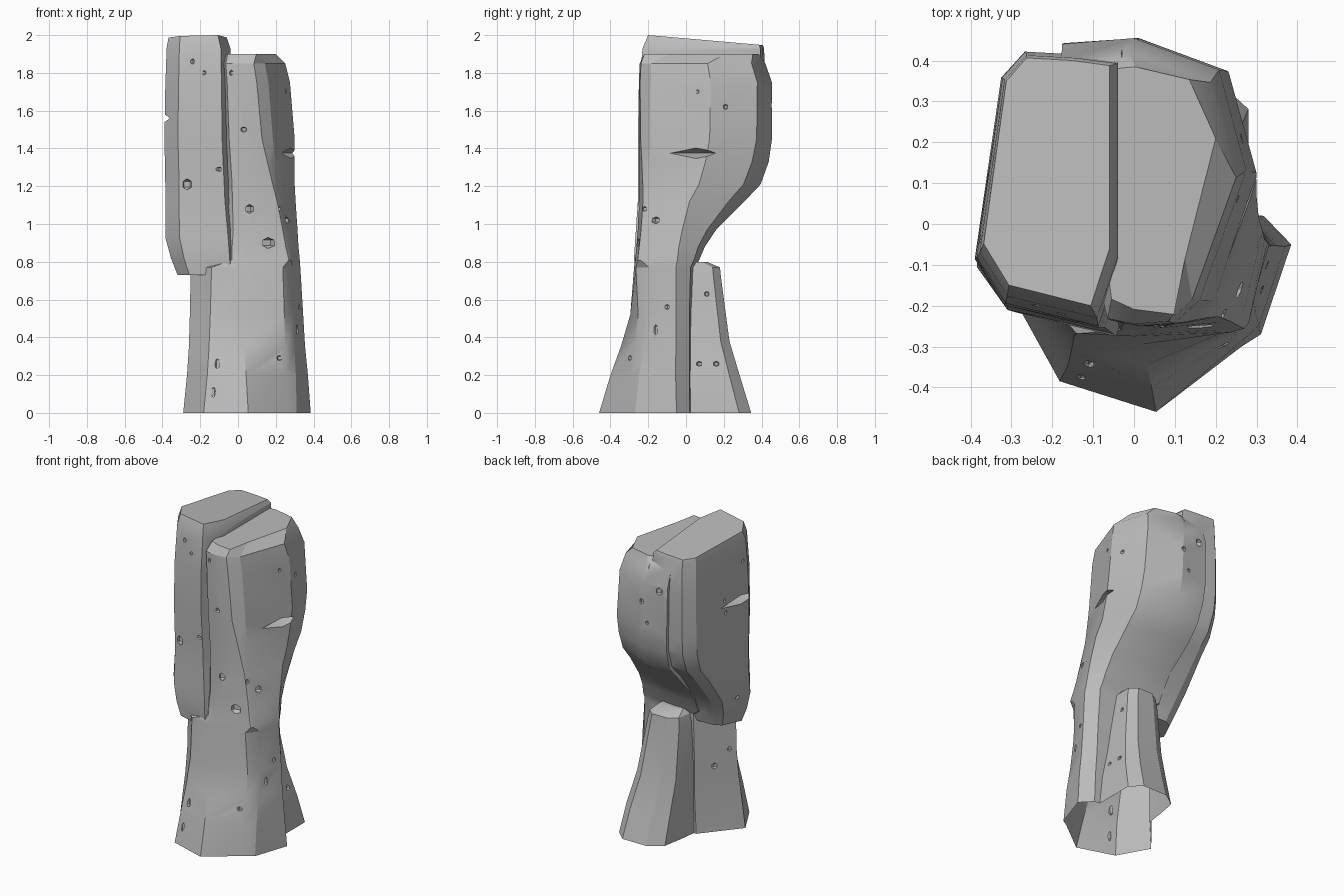
import bpy, bmesh
from mathutils import Matrix, Vector
from mathutils.bvhtree import BVHTree

cube = bpy.data.objects.get("Cube")
if cube:
    bpy.data.objects.remove(cube)

# One stone colour for the whole pillar
stone = bpy.data.materials.new("grey_stone")
stone.use_nodes = True
grey = (0.5, 0.5, 0.5, 1)
stone.diffuse_color = grey
stone.node_tree.nodes["Principled BSDF"].inputs["Base Color"].default_value = grey


def make_object(name, bm):
    bmesh.ops.recalc_face_normals(bm, faces=bm.faces[:])
    mesh = bpy.data.meshes.new(name)
    bm.to_mesh(mesh)
    bm.free()
    mesh.materials.append(stone)
    obj = bpy.data.objects.new(name, mesh)
    bpy.context.collection.objects.link(obj)
    return obj


def outline_at(z, keys):
    """Blend between the outlines keyed by height."""
    if z <= keys[0][0]:
        return [Vector(p) for p in keys[0][1]]
    for (z0, low), (z1, high) in zip(keys, keys[1:]):
        if z <= z1:
            t = (z - z0) / (z1 - z0)
            return [Vector(a).lerp(Vector(b), t) for a, b in zip(low, high)]
    return [Vector(p) for p in keys[-1][1]]


def loft(name, rings, keys, tilt=0):
    """Stack percent outlines fitted to rings of z, x0, x1, y0, y1 in hundredths."""
    bm = bmesh.new()
    loops = []
    for ring in rings:
        z, x0, x1, y0, y1 = ring
        slope = tilt if ring == rings[-1] else 0
        loop = []
        for u, v in outline_at(z, keys):
            point = Vector((x0 + (x1 - x0) * u / 100, y0 + (y1 - y0) * v / 100, z - slope * v / 100))
            loop.append(bm.verts.new(point / 100))
        loops.append(loop)
    for lower, upper in zip(loops, loops[1:]):
        for i in range(len(lower)):
            j = (i + 1) % len(lower)
            bm.faces.new((lower[i], lower[j], upper[j], upper[i]))
    bm.faces.new(loops[0][::-1])
    bm.faces.new(loops[-1])
    return make_object(name, bm)


def apply_boolean(target, other, operation):
    mod = target.modifiers.new("boolean", 'BOOLEAN')
    mod.operation = operation
    mod.solver = 'EXACT'
    mod.object = other
    graph = bpy.context.evaluated_depsgraph_get()
    mesh = bpy.data.meshes.new_from_object(target.evaluated_get(graph))
    target.modifiers.clear()
    target.data = mesh
    bpy.data.objects.remove(other)


# Main column: flared foot, narrow waist under an overhanging shoulder corner,
# head leaning backwards and a bevelled crown
foot = [(0, 54), (16, 15), (51, 0), (82, 32), (89, 38), (100, 82), (90, 96), (50, 100), (28, 100)]
waist = [(0, 38), (19, 2), (43, 0), (84, 3), (93, 25), (100, 68), (91, 92), (50, 100), (28, 100)]
shoulder = [(15, 38), (38, 3), (48, 0), (90, 4), (92, 8), (100, 66), (91, 92), (50, 100), (20, 100)]
neck = [(20, 30), (35, 2), (56, 0), (81, 4), (83, 8), (100, 48), (88, 85), (45, 100), (10, 100)]
head = [(20, 30), (30, 2), (45, 0), (63, 1), (76, 9), (100, 54), (86, 89), (42, 100), (5, 98)]
crown = [(20, 30), (25, 9), (41, 5), (70, 3), (78, 25), (100, 72), (81, 95), (42, 100), (5, 98)]
pillar = loft("rock_pillar", [
    (0, -29, 38.5, -46, 4), (20, -27, 37, -40, 4), (35, -26, 35.5, -34.5, 4),
    (52, -25.5, 34.5, -29.5, 4), (77, -25, 33, -27.5, 5), (81, -25, 32.7, -27, 7),
    (88, -24, 32, -26.2, 10), (97, -22, 31.5, -25.5, 16), (112, -21, 30.5, -25, 31),
    (121, -20, 30, -25, 39.5), (133, -20, 30, -25, 43.8), (145, -20, 30, -25, 45.5),
    (175, -20, 27.5, -25, 45.5), (185, -20, 25, -24.5, 42), (190, -14, 20, -24, 38.5)],
    [(0, foot), (77, waist), (81, shoulder), (112, neck), (150, head), (185, head), (190, crown)])

# Tall slab hanging on the side of the column
slab_low = [(0, 50), (20, 18), (91, 0), (100, 25), (100, 92), (70, 95), (34, 95), (18, 87)]
slab_high = [(0, 24), (20, 8), (85, 0), (100, 22), (100, 93), (70, 95), (34, 96), (18, 87)]
slab = loft("side_slab", [
    (73, -32, -1, -27, 5), (82, -35.5, -1, -27.5, 8), (93, -38.5, -1, -26.8, 14),
    (112, -38.5, -2, -25.5, 30), (121, -38.5, -2, -25.3, 39), (133, -38.7, -2.5, -25.3, 43.8),
    (145, -39, -3, -25.5, 45), (172, -38.5, -3.5, -25, 45), (193, -37.8, -4, -23, 44),
    (200, -36.8, -6, -20, 43.2)],
    [(73, slab_low), (125, slab_high)], 5.5)

# Low buttress leaning against the back
buttress_outline = [(0, 0), (8, 55), (14, 85), (38, 100), (82, 100), (100, 85), (100, 0)]
buttress = loft("back_buttress", [
    (0, -10, 28, -8, 34.5), (18, -10, 26, -8, 29), (38, -10, 22, -8, 23),
    (72, -9, 17, -8, 18.5), (77, -8, 16, -8, 18), (80, -6, 13, -8, 11)],
    [(0, buttress_outline)])

apply_boolean(pillar, slab, 'UNION')
apply_boolean(pillar, buttress, 'UNION')

# Chips and cracks are cut from one helper mesh
chips = bmesh.new()
surface = BVHTree.FromObject(pillar, bpy.context.evaluated_depsgraph_get())


def chip(centre, size, sides=4, rings=2, turn=0):
    matrix = (Matrix.Translation(centre) @ Matrix.Rotation(turn, 4, 'Z')
              @ Matrix.Diagonal((*size, 1)))
    bmesh.ops.create_uvsphere(chips, u_segments=sides, v_segments=rings, radius=1, matrix=matrix)


# Long cracks and the notch at the back of the crown
chip((0.285, 0.05, 1.375), (0.09, 0.16, 0.03), turn=-0.32)
chip((-0.375, -0.02, 1.56), (0.07, 0.18, 0.03), turn=-0.14)
chip((-0.03, 0.45, 1.9), (0.025, 0.06, 0.12))


# Small pits dropped onto the surface from each side: across, height, width, height size
def pits(direction, spots):
    direction = Vector(direction)
    for across, z, wide, tall in spots:
        start = Vector((across, 0, z)) if direction.y else Vector((0, across, z))
        hit = surface.ray_cast(start / 100 - direction * 3, direction)[0]
        if hit:
            chip(hit, (wide / 100, wide / 100, tall / 100), 5, 3, across)


pits((0, 1, 0), [(-24, 186, 1.5, 1.5), (-18, 180, 1.3, 1.3), (-3.5, 180, 1.2, 1.6), (3, 150, 2, 1.5),
                 (-10, 129, 2, 1.2), (-27, 121, 3, 3), (6, 108, 2.5, 2.5), (16, 90, 4, 3),
                 (-11, 26, 1.5, 3.5), (-13, 11, 1.2, 3.5), (22, 29, 1.8, 1.5)])
pits((-1, 0, 0), [(6, 170, 1.2, 1.2), (21, 162, 1.5, 1.5), (-22, 108, 1.5, 1.5), (-16, 102, 2.5, 2),
                  (-10, 56, 1.5, 1.5), (-16, 44, 1.3, 3), (11, 63, 1.5, 1.5), (7, 26, 1.7, 1.5),
                  (16, 26, 2, 1.5)])
pits((1, 0, 0), [(-4, 180, 1.5, 1.5), (12, 160, 1.3, 1.3), (11, 152, 1.5, 1.5), (-2, 92, 1.8, 1.8),
                 (-5, 42, 2, 2), (-12, 52, 1.5, 1.5)])
pits((0, -1, 0), [(-12, 172, 2.5, 2.5), (0, 163, 1.8, 1.8), (-4, 150, 1.3, 1.3)])
apply_boolean(pillar, make_object("chip_cutter", chips), 'DIFFERENCE')

# Open underside
bm = bmesh.new()
bm.from_mesh(pillar.data)
underside = [f for f in bm.faces if all(v.co.z < 0.001 for v in f.verts)]
bmesh.ops.delete(bm, geom=underside, context='FACES')
bm.to_mesh(pillar.data)
bm.free()

bpy.ops.object.select_all(action='DESELECT')
pillar.select_set(True)
bpy.context.view_layer.objects.active = pillar
bpy.ops.object.shade_smooth_by_angle(angle=0.42)
